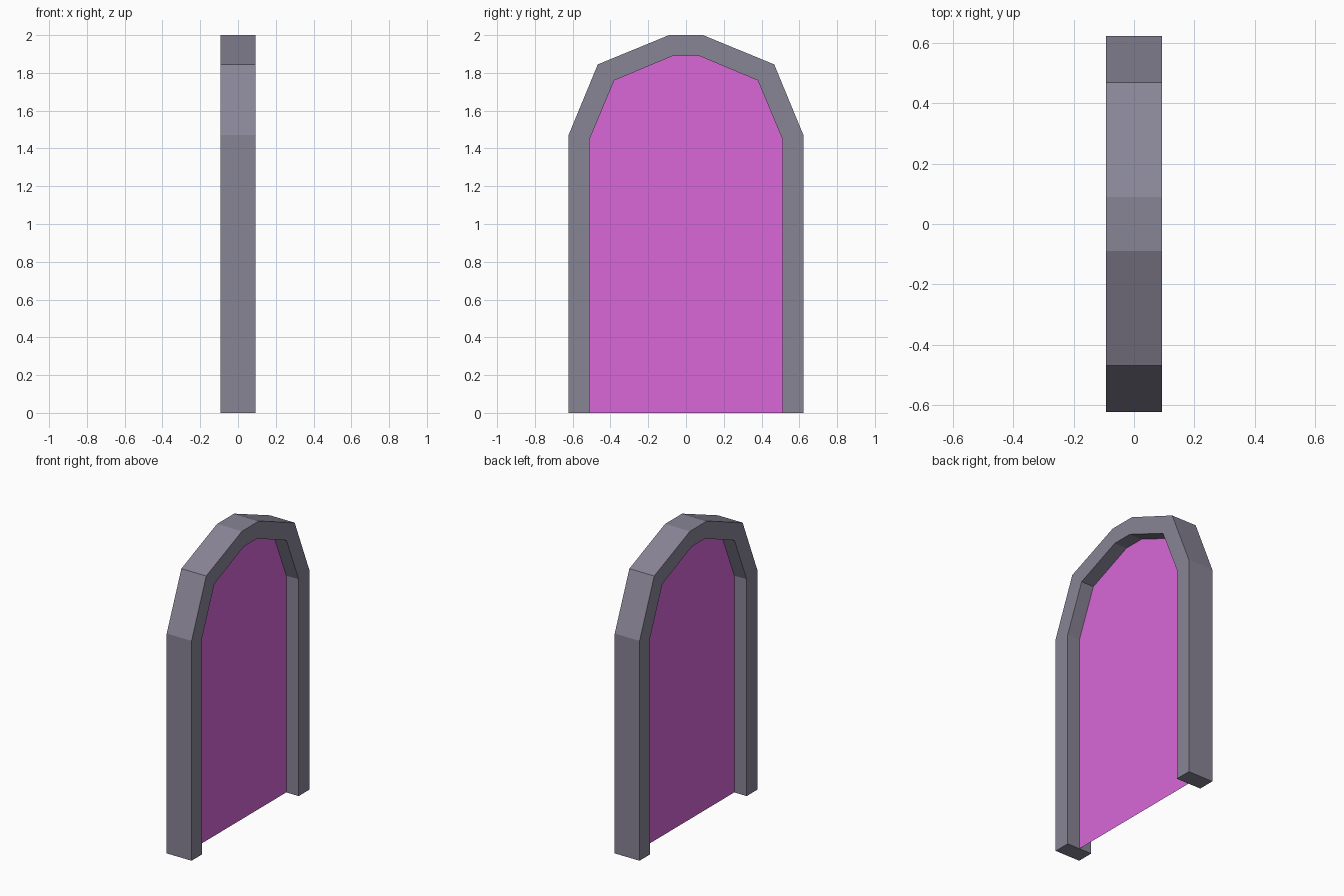
import bpy
import bmesh

cube = bpy.data.objects.get("Cube")
if cube:
    bpy.data.objects.remove(cube, do_unlink=True)

HALF_DEPTH = 0.092


def make_material(name, color):
    mat = bpy.data.materials.new(name)
    mat.use_nodes = True
    mat.diffuse_color = color
    bsdf = next(n for n in mat.node_tree.nodes if n.type == "BSDF_PRINCIPLED")
    bsdf.inputs["Base Color"].default_value = color
    return mat


def make_object(name, bm, mat):
    mesh = bpy.data.meshes.new(name)
    bm.to_mesh(mesh)
    bm.free()
    mesh.materials.append(mat)
    obj = bpy.data.objects.new(name, mesh)
    bpy.context.collection.objects.link(obj)
    return obj


def arch(half):
    """Mirror half an arch outline (y, z) into a full path, foot to foot."""
    return half + [(-y, z) for y, z in reversed(half)]


stone = make_material("grey_stone", (0.25, 0.233, 0.305, 1))
magenta = make_material("magenta_panel", (0.69, 0.135, 0.69, 1))

outer = arch([(0.622, 0), (0.622, 1.47), (0.467, 1.845), (0.09, 2.0)])
inner = arch([(0.51, 0), (0.51, 1.45), (0.38, 1.76), (0.07, 1.89)])

# Arched frame: a rectangular section swept from one foot to the other
bm = bmesh.new()
rings = []
for (yo, zo), (yi, zi) in zip(outer, inner):
    section = [(-HALF_DEPTH, yo, zo), (HALF_DEPTH, yo, zo),
               (HALF_DEPTH, yi, zi), (-HALF_DEPTH, yi, zi)]
    rings.append([bm.verts.new(p) for p in section])
for a, b in zip(rings, rings[1:]):
    for i in range(4):
        j = (i + 1) % 4
        bm.faces.new((a[i], a[j], b[j], b[i]))
bm.faces.new(rings[0])
bm.faces.new(rings[-1])
bmesh.ops.recalc_face_normals(bm, faces=bm.faces)
make_object("arch_frame", bm, stone)

# Flat panel filling the opening at mid depth
bm = bmesh.new()
bm.faces.new([bm.verts.new((0, y, z)) for y, z in inner])
make_object("opening_panel", bm, magenta)
